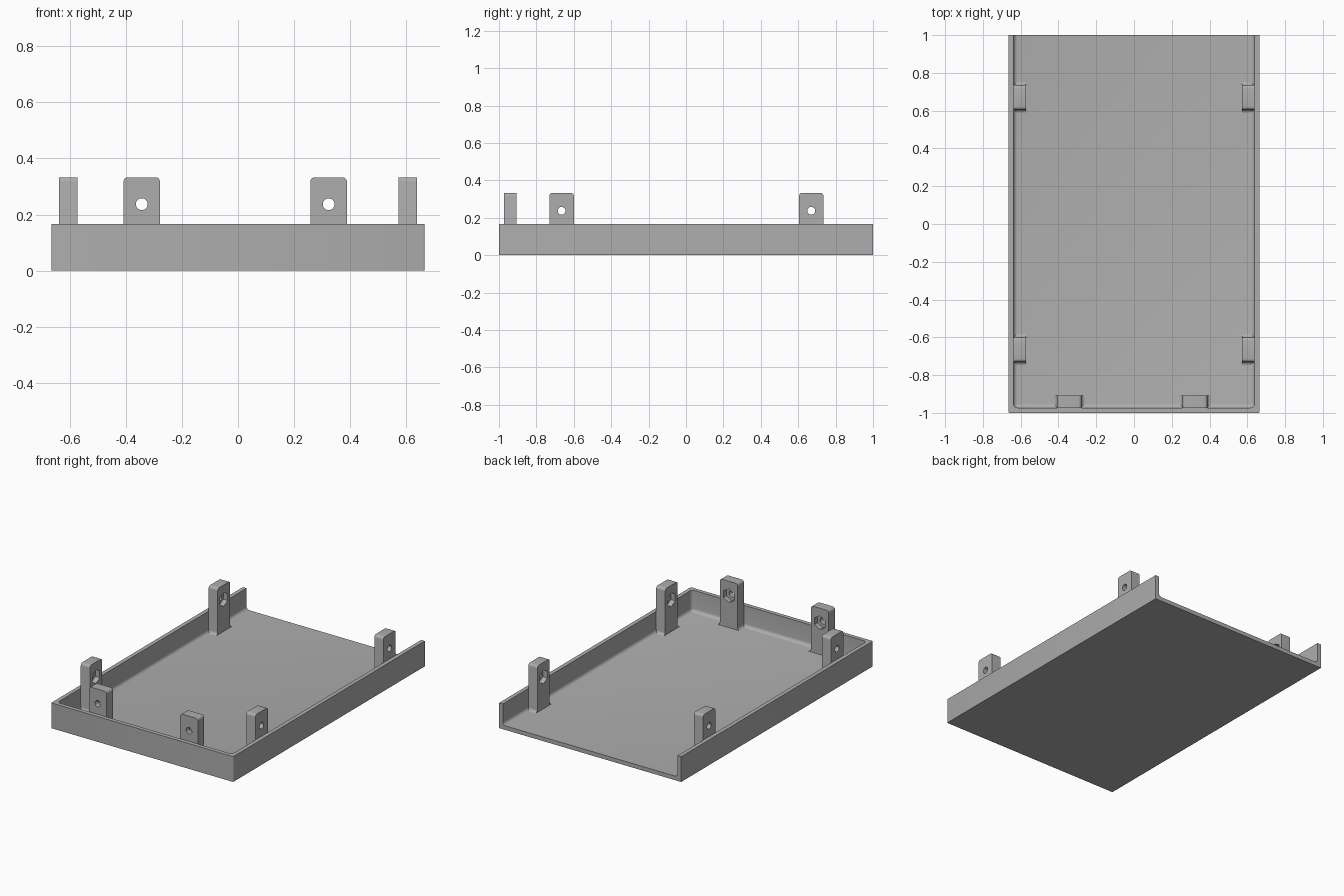
import bpy, bmesh
from math import sin, cos, pi, radians
from mathutils import Matrix

cube = bpy.data.objects.get("Cube")
if cube:
    bpy.data.objects.remove(cube, do_unlink=True)

W, L, H = 0.665, 1.0, 0.167        # half width, half length, wall height
T = 0.027                          # wall and floor thickness
TAB_W, TAB_D, TAB_TOP = 0.13, 0.066, 0.333
HOLE_Z = 0.237

grey = bpy.data.materials.new("grey plastic")
grey.use_nodes = True
grey.diffuse_color = (0.42, 0.42, 0.42, 1)
grey.node_tree.nodes["Principled BSDF"].inputs["Base Color"].default_value = grey.diffuse_color


def make_object(name, bm):
    bmesh.ops.recalc_face_normals(bm, faces=bm.faces)
    mesh = bpy.data.meshes.new(name)
    bm.to_mesh(mesh)
    bm.free()
    mesh.materials.append(grey)
    obj = bpy.data.objects.new(name, mesh)
    bpy.context.collection.objects.link(obj)
    return obj


def box(x0, x1, y0, y1, z0, z1):
    bm = bmesh.new()
    size = Matrix.Diagonal((x1 - x0, y1 - y0, z1 - z0, 1))
    centre = Matrix.Translation(((x0 + x1) / 2, (y0 + y1) / 2, (z0 + z1) / 2))
    bmesh.ops.create_cube(bm, size=1, matrix=centre @ size)
    return bm


def prism(outline, y0, y1):
    """Extrude an (x, z) outline along y."""
    bm = bmesh.new()
    face = bm.faces.new([bm.verts.new((x, y0, z)) for x, z in outline])
    out = bmesh.ops.extrude_face_region(bm, geom=[face])
    bmesh.ops.translate(bm, vec=(0, y1 - y0, 0),
                        verts=[v for v in out["geom"] if isinstance(v, bmesh.types.BMVert)])
    return bm


def arc(cx, cz, r, start, end, n):
    return [(cx + r * cos(radians(start + (end - start) * i / n)),
             cz + r * sin(radians(start + (end - start) * i / n))) for i in range(n + 1)]


def cut(obj, cutter):
    mod = obj.modifiers.new("cut", 'BOOLEAN')
    mod.operation, mod.solver, mod.object = 'DIFFERENCE', 'EXACT', cutter
    bpy.context.view_layer.objects.active = obj
    bpy.ops.object.modifier_apply(modifier=mod.name)
    bpy.data.objects.remove(cutter, do_unlink=True)


def smooth(obj):
    bpy.ops.object.select_all(action='DESELECT')
    obj.select_set(True)
    bpy.context.view_layer.objects.active = obj
    bpy.ops.object.shade_smooth_by_angle(angle=radians(32))


# Tray, open at the back, with a rounded cavity
bm = box(-W, W, -L, L, 0, H)
corners = [e for e in bm.edges if abs(e.verts[0].co.z - e.verts[1].co.z) > 0.1
           and e.verts[0].co.y < 0]
bmesh.ops.bevel(bm, geom=corners, offset=0.005, segments=3, affect='EDGES', profile=0.5)
tray = make_object("tray", bm)

bm = box(-W + T, W - T, -L + T, L + 0.2, T, H + 0.2)
rounded = [e for e in bm.edges
           if all(v.co.z < H for v in e.verts) and any(v.co.y < 0 for v in e.verts)]
rounded += [e for e in bm.edges if all(v.co.y < 0 for v in e.verts)
            and abs(e.verts[0].co.z - e.verts[1].co.z) > 0.1]
bmesh.ops.bevel(bm, geom=rounded, offset=0.022, segments=5, affect='EDGES', profile=0.5)
cut(tray, make_object("cavity_cutter", bm))
smooth(tray)


# Screw tabs: rounded top, flared foot, through hole, hexagonal nut pocket inside
def tab(name, x, y, angle):
    h, r, f = TAB_W / 2, 0.016, 0.018
    right = ([(h + f, T - 0.01)] + arc(h + f, T + f, f, 270, 180, 5)
             + arc(h - r, TAB_TOP - r, r, 0, 90, 5))
    outline = right + [(-px, pz) for px, pz in reversed(right)]
    obj = make_object(name, prism(outline, 0, TAB_D))
    hole = arc(0, HOLE_Z, 0.021, 0, 360, 24)[:-1]
    pocket = arc(0, HOLE_Z, 0.045, 30, 390, 6)[:-1]
    cut(obj, make_object("hole_cutter", prism(hole, -0.1, 0.2)))
    cut(obj, make_object("pocket_cutter", prism(pocket, TAB_D - 0.032, 0.2)))
    obj.location = (x, y, 0)
    obj.rotation_euler.z = angle
    smooth(obj)


tab("front_right_tab", -0.343, -L + T, 0)
tab("front_left_tab", 0.323, -L + T, 0)
for side, s in (("left", 1), ("right", -1)):
    tab(side + "_side_front_tab", s * (W - T), -0.665, s * pi / 2)
    tab(side + "_side_back_tab", s * (W - T), 0.67, s * pi / 2)
